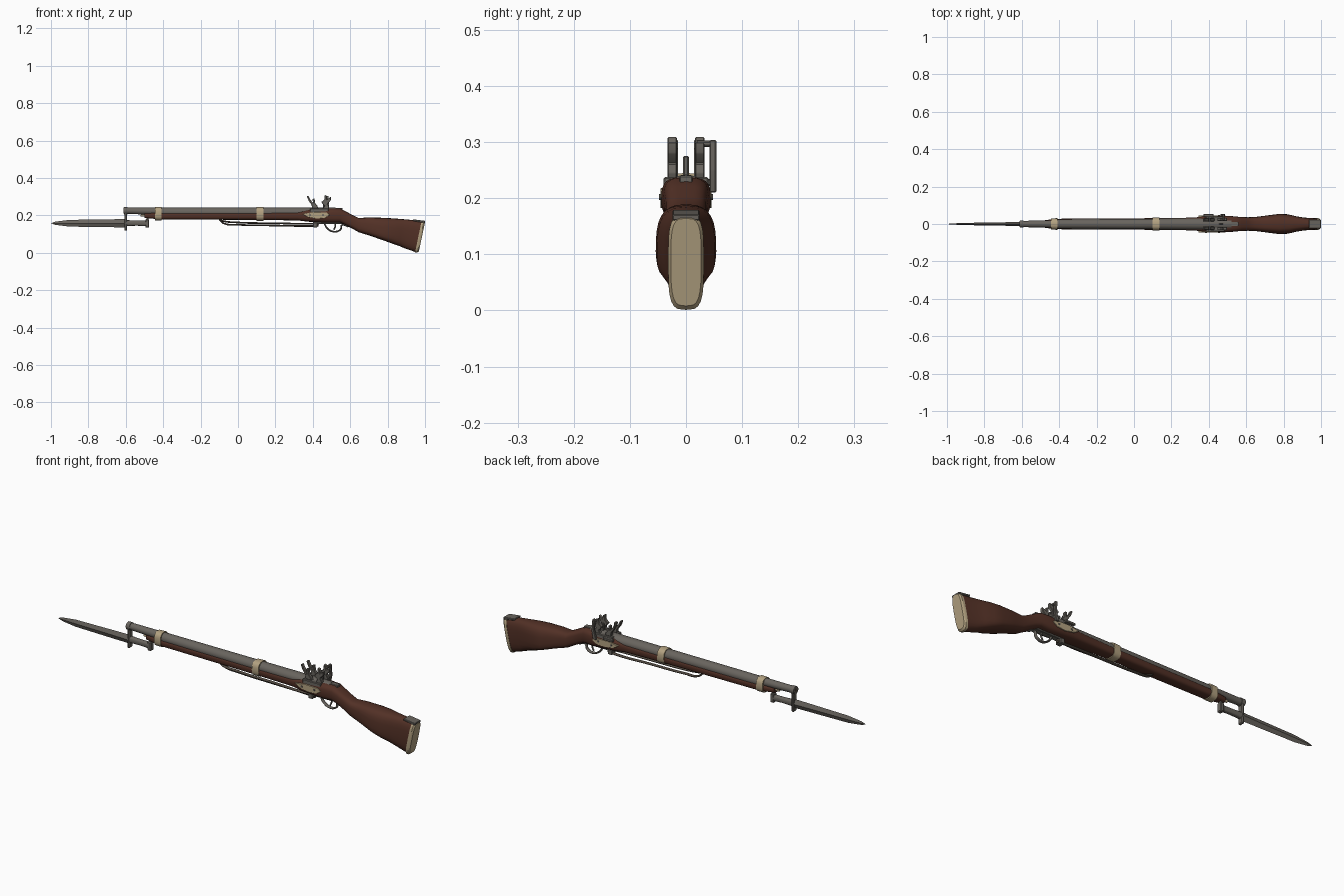
import bpy, bmesh, math
from mathutils import Vector

def mat(name, c):
    m = bpy.data.materials.new(name)
    m.diffuse_color = (*c, 1)
    return m

WOOD = mat("dark walnut", (0.085, 0.030, 0.019))
STEEL = mat("gunmetal", (0.14, 0.128, 0.112))
BRASS = mat("pale brass", (0.45, 0.36, 0.22))
STRAP = mat("dark leather", (0.085, 0.068, 0.052))

def finish(name, bm, m, smooth=35):
    bmesh.ops.recalc_face_normals(bm, faces=bm.faces)
    me = bpy.data.meshes.new(name)
    bm.to_mesh(me)
    bm.free()
    me.materials.append(m)
    ob = bpy.data.objects.new(name, me)
    bpy.context.collection.objects.link(ob)
    if smooth:
        bpy.ops.object.select_all(action='DESELECT')
        ob.select_set(True)
        bpy.context.view_layer.objects.active = ob
        bpy.ops.object.shade_smooth_by_angle(angle=math.radians(smooth))
    return ob

def loft(name, secs, m, n=20, p=0.7, lean=None):
    """Sections (x, top z, bottom z, widest z, half width) running along x."""
    bm = bmesh.new()
    rings = []
    for i, (x, zt, zb, zw, hw) in enumerate(secs):
        ring = []
        for k in range(n):
            a = 2 * math.pi * k / n
            c, s = math.cos(a), math.sin(a)
            y = hw * math.copysign(abs(c) ** p, c)
            z = zw + (zt - zw if s > 0 else zw - zb) * math.copysign(abs(s) ** p, s)
            dx = lean[i] * (z - zt) if lean else 0
            ring.append(bm.verts.new((x + dx, y, z)))
        rings.append(ring)
    for a, b in zip(rings, rings[1:]):
        for k in range(n):
            bm.faces.new((a[k], a[(k + 1) % n], b[(k + 1) % n], b[k]))
    bm.faces.new(rings[0])
    bm.faces.new(rings[-1])
    return finish(name, bm, m)

def prism(name, pts, y0, y1, m, bevel=0.002):
    """Outline in x/z, given thickness between y0 and y1."""
    bm = bmesh.new()
    f = bm.faces.new([bm.verts.new((x, y0, z)) for x, z in pts])
    r = bmesh.ops.extrude_face_region(bm, geom=[f])
    bmesh.ops.translate(bm, verts=[v for v in r['geom'] if isinstance(v, bmesh.types.BMVert)],
                        vec=(0, y1 - y0, 0))
    if bevel:
        bmesh.ops.bevel(bm, geom=bm.edges[:], offset=bevel, segments=1, affect='EDGES')
    return finish(name, bm, m, 30)

def box(name, x0, x1, y0, y1, z0, z1, m, bevel=0.002):
    return prism(name, [(x0, z0), (x1, z0), (x1, z1), (x0, z1)], y0, y1, m, bevel)

def rod(name, a, b, r0, r1, m, n=16):
    a, b = Vector(a), Vector(b)
    bm = bmesh.new()
    bmesh.ops.create_cone(bm, cap_ends=True, segments=n, radius1=r0, radius2=r1, depth=(b - a).length)
    q = Vector((0, 0, 1)).rotation_difference(b - a)
    for v in bm.verts:
        v.co = q @ v.co + (a + b) / 2
    return finish(name, bm, m)

def tube(name, pts, r, m, wide=1.0):
    cu = bpy.data.curves.new(name, 'CURVE')
    cu.dimensions = '3D'
    cu.bevel_depth, cu.bevel_resolution, cu.resolution_u = r, 2, 6
    cu.use_fill_caps = True
    sp = cu.splines.new('BEZIER')
    sp.bezier_points.add(len(pts) - 1)
    for bp, (x, y, z) in zip(sp.bezier_points, pts):
        bp.co = (x, y / wide, z)
        bp.handle_left_type = bp.handle_right_type = 'AUTO'
    ob = bpy.data.objects.new(name, cu)
    ob.scale.y = wide
    cu.materials.append(m)
    bpy.context.collection.objects.link(ob)
    return ob

# --- wooden stock: fore-end, lock area, wrist, butt with cheek swell
L = 0.21
loft("stock", [
    (-0.50, 0.212, 0.186, 0.20, 0.016), (-0.45, 0.214, 0.182, 0.20, 0.024),
    (-0.40, 0.215, 0.178, 0.20, 0.028), (0.10, 0.215, 0.176, 0.20, 0.031),
    (0.32, 0.220, 0.173, 0.20, 0.034), (0.38, 0.232, 0.166, 0.20, 0.042),
    (0.50, 0.238, 0.160, 0.20, 0.044), (0.545, 0.237, 0.162, 0.20, 0.040),
    (0.575, 0.222, 0.148, 0.185, 0.037), (0.61, 0.203, 0.130, 0.165, 0.036),
    (0.645, 0.186, 0.110, 0.145, 0.037), (0.70, 0.189, 0.094, 0.130, 0.044),
    (0.78, 0.187, 0.068, 0.105, 0.054), (0.83, 0.184, 0.052, 0.098, 0.052),
    (0.88, 0.180, 0.037, 0.095, 0.041), (0.925, 0.176, 0.022, 0.092, 0.034),
    (0.984, 0.170, 0.004, 0.090, 0.031)], WOOD, n=24, p=0.65,
    lean=[0] * 11 + [0.03, 0.06, 0.1, 0.14, 0.18, L])

# --- butt plate and its heel cap
loft("butt_plate", [(0.982, 0.171, 0.002, 0.09, 0.032), (0.994, 0.170, 0.001, 0.09, 0.032),
                    (1.0, 0.164, 0.008, 0.09, 0.027)], BRASS, n=24, p=0.55, lean=[L] * 3)
prism("heel_cap", [(0.935, 0.170), (0.998, 0.160), (0.999, 0.171), (0.935, 0.179)], -0.024, 0.024, STEEL)

# --- barrel with a level top line, and the bore
bm_secs = [(-0.612, 0.0165), (-0.45, 0.0195), (-0.40, 0.025), (0.10, 0.028), (0.30, 0.030), (0.52, 0.031)]
loft("barrel", [(x, 0.242, 0.242 - 2 * min(r, 0.026), 0.242 - min(r, 0.026), r) for x, r in bm_secs], STEEL, n=24, p=1)
rod("bore", (-0.613, 0, 0.2255), (-0.605, 0, 0.2255), 0.010, 0.010, STRAP)
box("breech_tang", 0.50, 0.56, -0.012, 0.012, 0.225, 0.240, STEEL)
box("rear_sight", 0.455, 0.475, -0.005, 0.005, 0.235, 0.275, STEEL)

# --- barrel bands
for name, x0, x1, hw, zb in (("front_band", -0.445, -0.41, 0.030, 0.173), ("middle_band", 0.10, 0.137, 0.034, 0.171)):
    loft(name, [(x0, 0.244, zb, 0.207, hw), (x1, 0.245, zb, 0.207, hw + 0.001)], BRASS, n=24, p=0.75)

# --- ramrod under the muzzle
rod("ramrod", (-0.52, 0, 0.201), (-0.40, 0, 0.197), 0.0065, 0.0065, BRASS)

# --- bayonet: diamond blade, guard, grip and pommel
def diamond(bm, x, h, w, z=0.158):
    return [bm.verts.new(c) for c in ((x, 0, z + h), (x, w, z), (x, 0, z - h), (x, -w, z))]
bm = bmesh.new()
tip = bm.verts.new((-1.0, 0, 0.158))
rings = [diamond(bm, *s) for s in ((-0.975, 0.009, 0.003), (-0.90, 0.018, 0.006), (-0.70, 0.021, 0.009), (-0.60, 0.022, 0.012))]
for k in range(4):
    bm.faces.new((tip, rings[0][k], rings[0][(k + 1) % 4]))
    for a, b in zip(rings, rings[1:]):
        bm.faces.new((a[k], a[(k + 1) % 4], b[(k + 1) % 4], b[k]))
bm.faces.new(rings[-1])
finish("bayonet_blade", bm, STEEL, 10)
box("bayonet_guard", -0.607, -0.593, -0.014, 0.014, 0.118, 0.222, STEEL, 0.004)
rod("muzzle_ring", (-0.61, 0, 0.225), (-0.59, 0, 0.225), 0.0195, 0.0195, STEEL, 20)
loft("bayonet_grip", [(-0.60, 0.175, 0.143, 0.159, 0.013), (-0.54, 0.172, 0.145, 0.158, 0.012),
                      (-0.49, 0.172, 0.142, 0.157, 0.012)], STEEL, n=16)
box("bayonet_pommel", -0.495, -0.475, -0.013, 0.013, 0.134, 0.180, STEEL, 0.004)
box("bayonet_catch", -0.49, -0.478, -0.007, 0.007, 0.17, 0.20, STEEL)

# --- lock on both sides: side plate, hammer, striking plate, screws
plate = [(0.345, 0.208), (0.37, 0.192), (0.42, 0.182), (0.465, 0.186), (0.49, 0.202), (0.475, 0.216), (0.40, 0.218)]
hammer = [(0.448, 0.222), (0.475, 0.222), (0.488, 0.245), (0.478, 0.262), (0.496, 0.280), (0.497, 0.300),
          (0.486, 0.292), (0.476, 0.286), (0.474, 0.305), (0.464, 0.310), (0.462, 0.285), (0.446, 0.272), (0.452, 0.262), (0.462, 0.252)]
striker = [(0.395, 0.238), (0.43, 0.236), (0.424, 0.252), (0.414, 0.262), (0.409, 0.290), (0.398, 0.288),
           (0.401, 0.268), (0.386, 0.285), (0.376, 0.305), (0.368, 0.302), (0.378, 0.278), (0.394, 0.256)]
for side, s in (("left", -1), ("right", 1)):
    prism(side + "_lock_plate", plate, s * 0.036, s * 0.0455, BRASS, 0.001)
    prism(side + "_hammer", hammer, s * 0.016, s * 0.033, STEEL)
    prism(side + "_striker", striker, s * 0.014, s * 0.031, STEEL)
    box(side + "_pan", 0.385, 0.485, s * 0.016, s * 0.040, 0.216, 0.238, STEEL, 0.003)
    for i, x in enumerate((0.385, 0.455)):
        rod(f"{side}_screw_{i}", (x, s * 0.04, 0.202), (x, s * 0.048, 0.202), 0.006, 0.005, STEEL, 10)
# outer arm on the far side, joined to the hammer
prism("hammer_arm", [(0.462, 0.210), (0.480, 0.210), (0.488, 0.250), (0.484, 0.304), (0.472, 0.304), (0.474, 0.255)],
      0.042, 0.054, STEEL)
rod("hammer_pin", (0.478, 0.02, 0.297), (0.478, 0.05, 0.297), 0.006, 0.006, STEEL, 10)
box("outer_spring", 0.372, 0.425, 0.038, 0.054, 0.222, 0.234, STEEL)

# --- trigger and guard
tube("trigger_guard", [(0.46, 0, 0.160), (0.478, 0, 0.130), (0.515, 0, 0.113), (0.548, 0, 0.125),
                       (0.556, 0, 0.148), (0.59, 0, 0.140)], 0.0045, STEEL, 2.0)
tube("trigger", [(0.515, 0, 0.165), (0.52, 0, 0.143), (0.512, 0, 0.124)], 0.004, STEEL)
box("guard_plate", 0.40, 0.56, -0.014, 0.014, 0.154, 0.164, STEEL)

# --- folded carrying strap
for name, y, z in (("sling_outer", 0.008, 0.146), ("sling_inner", -0.008, 0.158)):
    tube(name, [(-0.10, 0, 0.178), (-0.075, y, z + 0.011), (0.0, y, z + 0.004), (0.20, y, z),
                (0.38, y, z - 0.003), (0.43, 0, z - 0.002)], 0.0045, STRAP, 2.0)
tube("sling_fold", [(0.43, 0, 0.168), (0.425, 0, 0.152), (0.405, 0, 0.141)], 0.0065, STRAP, 2.0)
box("sling_buckle", 0.40, 0.425, -0.016, 0.016, 0.136, 0.162, STEEL, 0.003)
